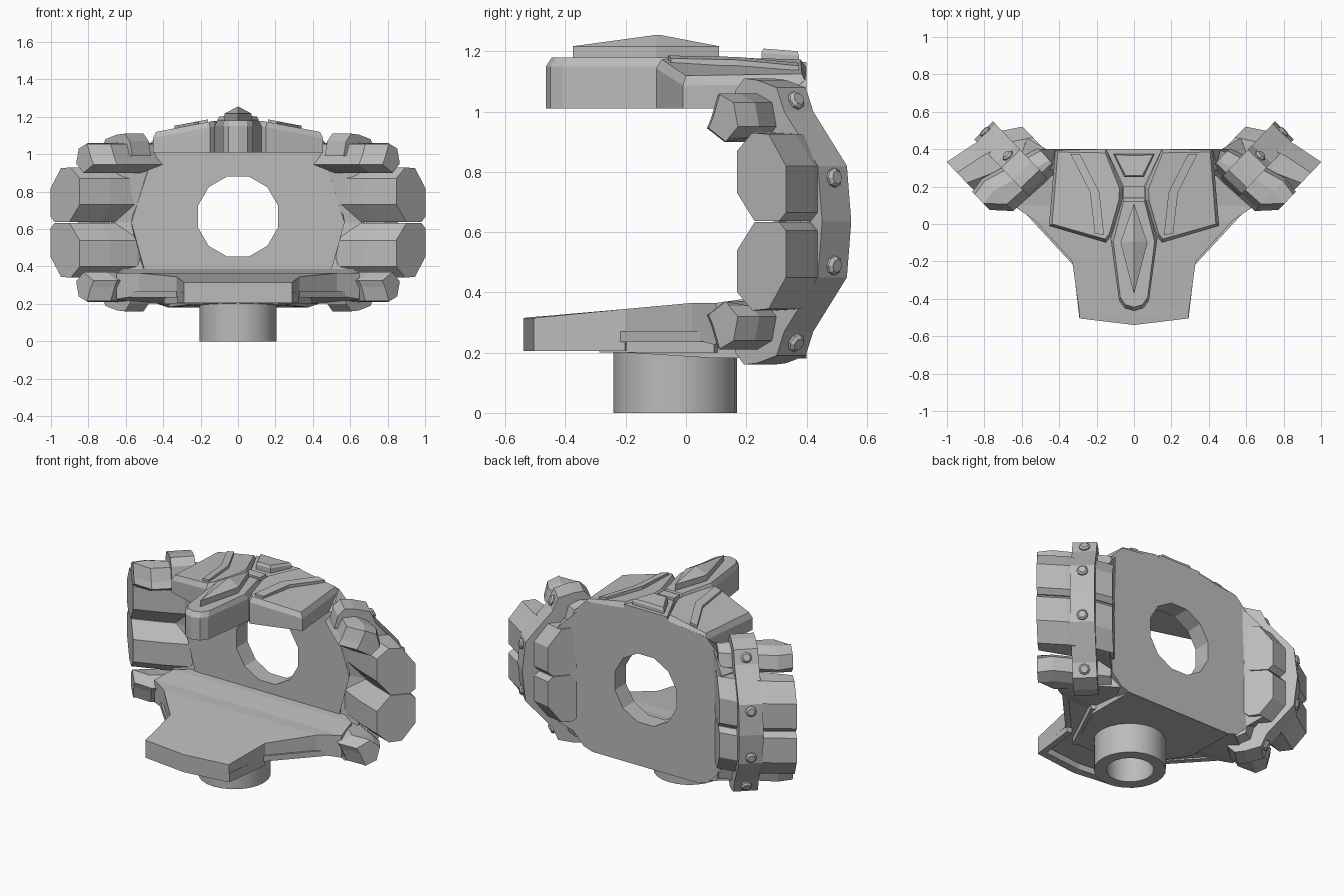
import bpy, bmesh, math
from mathutils import Vector

if "Cube" in bpy.data.objects:
    bpy.data.objects.remove(bpy.data.objects["Cube"])

grey = bpy.data.materials.new("plain_grey")
grey.use_nodes = True
COLOUR = (0.5, 0.5, 0.5, 1)
grey.diffuse_color = COLOUR
grey.node_tree.nodes["Principled BSDF"].inputs["Base Color"].default_value = COLOUR


def finish(name, bm, mirror=False):
    bmesh.ops.recalc_face_normals(bm, faces=bm.faces)
    me = bpy.data.meshes.new(name)
    bm.to_mesh(me)
    bm.free()
    me.materials.append(grey)
    ob = bpy.data.objects.new(name, me)
    bpy.context.collection.objects.link(ob)
    if mirror:
        mod = ob.modifiers.new("mirror", "MIRROR")
        mod.use_mirror_merge = False
    return ob


def loft(name, rings, mirror=False, closed=False):
    """Skin a row of equal rings; cap the ends unless the row is closed."""
    bm = bmesh.new()
    rows = [[bm.verts.new(p) for p in r] for r in rings]
    n = len(rows[0])
    pairs = list(zip(rows, rows[1:]))
    if closed:
        pairs.append((rows[-1], rows[0]))
    else:
        bm.faces.new(rows[0])
        bm.faces.new(rows[-1])
    for a, b in pairs:
        for i in range(n):
            j = (i + 1) % n
            bm.faces.new((a[i], a[j], b[j], b[i]))
    return finish(name, bm, mirror)


def both(half):
    """Complete a half outline running from the centre line out and round."""
    return half + [(-x, y) for x, y in reversed(half) if x > 0]


def slab(name, plan, bottom, top, inset=0.0, mirror=False):
    """Upright slab; top is a height rule, inset chamfers the top rim."""
    c = sum((Vector(p) for p in plan), Vector((0, 0))) / len(plan)
    inner = []
    for p in plan:
        v = Vector(p)
        inner.append(v + (c - v).normalized() * inset)
    low = [(x, y, bottom(x, y)) for x, y in plan]
    rim = [(x, y, top(x, y) - inset * 1.5) for x, y in plan]
    lid = [(v.x, v.y, top(v.x, v.y)) for v in inner]
    return loft(name, [low, rim, lid] if inset else [low, lid], mirror)


def flat(z):
    return lambda x, y: z


def bar(name, a, b, width, z0, z1, mirror=True):
    a, b = Vector(a), Vector(b)
    s = (b - a).normalized().orthogonal() * width / 2
    plan = [tuple(p) for p in (a - s, b - s, b + s, a + s)]
    slab(name, plan, flat(z0), flat(z1), 0, mirror)


# back plate with a round opening
front = both([(0, .2), (.37, .2), (.43, .27), (.5, .38), (.57, .635), (.45, 1.01), (0, 1.1)])
back = both([(0, .18), (.37, .18), (.43, .2), (.5, .27), (.5, 1.03), (.42, 1.11), (0, 1.16)])
plate = loft("back_plate", [[(x, .29, z) for x, z in front], [(x, .4, z) for x, z in back]])
rings = []
for y in (0, .6):
    rings.append([(.222 * math.cos(math.radians(15 + 30 * k)), y,
                   .667 + .222 * math.sin(math.radians(15 + 30 * k))) for k in range(12)])
cutter = loft("opening_cutter", rings)
cutter.hide_render = True
mod = plate.modifiers.new("opening", "BOOLEAN")
mod.operation, mod.solver, mod.object = "DIFFERENCE", "EXACT", cutter
bpy.context.view_layer.objects.active = plate
bpy.ops.object.modifier_apply(modifier="opening")
bpy.data.objects.remove(cutter)

# floor: cross sections from the front edge to the back plate
rows = [(-.505, .035, .29, .205, .315), (-.46, .03, .295, .205, .32), (-.455, .03, .295, .24, .32),
        (-.2, 0, .33, .24, .345), (.02, 0, .53, .245, .365), (.1, 0, .65, .225, .365),
        (.24, 0, .62, .21, .385), (.39, 0, .41, .2, .39)]
loft("floor", [[(-w, y, lo), (0, y - c, lo), (w, y, lo), (w, y, hi), (0, y - c, hi), (-w, y, hi)]
               for y, c, w, lo, hi in rows])

# underside ribs and base panel
bar("side_rib", (.275, -.5), (.31, -.2), .035, .205, .26)
bar("flank_rib", (.31, -.21), (.56, .06), .035, .235, .27)
bar("inner_rib", (.2, -.28), (.38, .1), .035, .2, .26)
slab("base_panel", both([(0, -.28), (.2, -.28), (.37, .08), (.37, .395), (0, .395)]),
     lambda x, y: .205 - .025 * max(0, min(1, (y + .1) / .2)), flat(.27))

# hollow stem
ring = []
for k in range(24):
    a = math.tau * k / 24
    ring.append([(r * math.cos(a), -.036 + r * math.sin(a), z)
                 for r, z in ((.205, 0), (.205, .24), (.135, .24), (.135, 0))])
stem = loft("stem", ring, closed=True)
bpy.ops.object.select_all(action="DESELECT")
stem.select_set(True)
bpy.context.view_layer.objects.active = stem
bpy.ops.object.shade_smooth_by_angle()


# roof: sloped side slabs, nose slab, raised trims
def roof(x, y, lift=0.0):
    return 1.178 - .19 * max(0, abs(x) - .13) + lift


slab("roof_side", [(.15, .4), (.42, .4), (.455, -.01), (.15, -.1), (.125, -.07), (.06, .13), (.06, .2)],
     flat(1.01), roof, .02, True)
slab("roof_nose", both([(0, -.465), (.05, -.45), (.08, -.41), (.125, -.08), (.06, .14), (0, .14)]),
     flat(1.01), flat(1.18), .02)
slab("roof_rear", both([(0, .14), (.055, .14), (.055, .2), (.15, .4), (0, .4)]), flat(1.01), flat(1.165))
slab("rear_emblem_plate", both([(0, .25), (.05, .25), (.11, .375), (0, .375)]),
     flat(1.16), lambda x, y: 1.23 - .08 * y, .01)
slab("neck_bridge", both([(0, .14), (.055, .14), (.055, .2), (0, .2)]), flat(1.1), flat(1.18))
lift = lambda x, y: roof(x, y, .014)
slab("roof_trim_rear", [(.29, .375), (.34, .375), (.235, .17), (.185, .17)], flat(1.08), lift, 0, True)
slab("roof_trim_front", [(.185, .17), (.235, .17), (.21, -.05), (.16, -.06)], flat(1.08), lift, 0, True)

# faceted diamond on the nose
plan = [(0, .11), (.072, -.1), (0, -.375), (-.072, -.1)]
loft("nose_diamond", [[(x, y, 1.17) for x, y in plan], [(x, y, 1.217) for x, y in plan],
                      [(x * .02, -.09 + y * .02, 1.255) for x, y in plan]])

# side pads: curve lies in the (out, z) plane, width runs along ALONG
OUT, ALONG = Vector((.69, .72, 0)), Vector((.72, -.69, 0))
MID_Z = .635


def place(d, e, z, flip):
    p = OUT * d + ALONG * e
    p.z = 2 * MID_Z - z if flip else z
    return p


def middle(i, o):
    return [(i + .08, .637), (o - .03, .637), (o, .665), (o, .82), (o - .08, .925),
            (i + .07, .93), (i, .87), (i, .73)]


def cap(i, o):
    return [(i, .945), (i + .02, .98), (i + .05, 1.055), (o - .07, 1.06), (o, 1.03),
            (o + .02, .95), (o - .02, .915), (i + .08, .9)]


def pad(name, shape, stations, flip):
    loft(name, [[place(d, e, z, flip) for d, z in shape(i, o)] for e, i, o in stations], True)


for flip, word in ((False, "upper"), (True, "lower")):
    pad(word + "_side_pad", middle,
        [(.07, .58, .79), (.18, .59, .86), (.33, .64, .905), (.495, .71, .935)], flip)
    pad(word + "_end_pad", cap,
        [(.09, .49, .63), (.2, .49, .66), (.42, .499, .72), (.507, .59, .705)], flip)
    # bolts on the strap
    for d, z, nd, nz in ((.728, 1.035, .9, .42), (.903, .78, .99, .1)):
        n = OUT * nd + Vector((0, 0, -nz if flip else nz))
        q = n.to_track_quat("Z", "Y")
        c = place(d, .235, z, flip)
        loft(word + "_bolt", [[c + q @ Vector((r * math.cos(k * math.tau / 8), r * math.sin(k * math.tau / 8), h))
                               for k in range(8)] for r, h in ((.032, -.02), (.032, .01), (.022, .02))], True)

# strap wrapping round the pads
outer = [(.52, 1.07), (.56, 1.11), (.62, 1.105), (.71, 1.08), (.745, 1.0), (.9, .82), (.92, MID_Z)]
inner = [(.5, .99), (.6, 1.0), (.66, .97), (.8, .8), (.82, MID_Z)]
fold = lambda pts: pts + [(d, 2 * MID_Z - z) for d, z in reversed(pts[:-1])]
section = fold(outer) + list(reversed(fold(inner)))
loft("strap", [[place(d, e, z, False) for d, z in section] for e in (.165, .305)], True)

# webs joining the back plate to the pads
web_in = [(.49, .395, .27), (.44, .3, .33), (.5, .3, .635), (.44, .3, 1.0), (.46, .395, 1.05)]
web_out = [(.57, .46, .34), (.64, .27, .34), (.68, .33, .635), (.64, .27, .94), (.57, .46, .93)]
loft("pad_web", [web_in, web_out], True)
